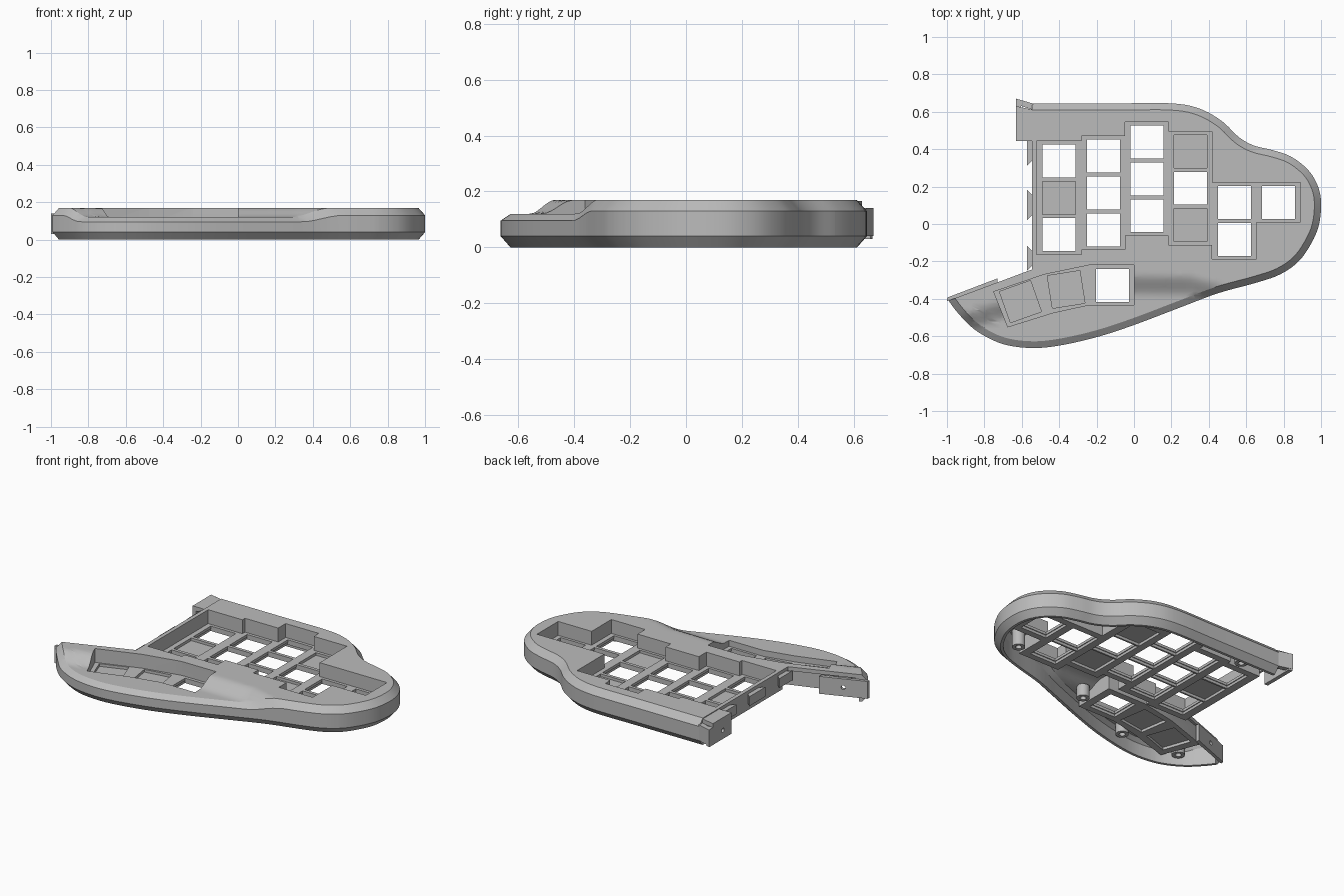
import bpy, bmesh, math
from mathutils import Vector

old = bpy.data.objects.get("Cube")
if old:
    bpy.data.objects.remove(old, do_unlink=True)

grey = bpy.data.materials.new("plain grey")
grey.use_nodes = True
grey.diffuse_color = (0.5, 0.5, 0.5, 1)
grey.node_tree.nodes["Principled BSDF"].inputs["Base Color"].default_value = (0.5, 0.5, 0.5, 1)


# ---------- helpers ----------
def finish(bm, name):
    bmesh.ops.recalc_face_normals(bm, faces=bm.faces[:])
    mesh = bpy.data.meshes.new(name)
    bm.to_mesh(mesh)
    bm.free()
    mesh.materials.append(grey)
    ob = bpy.data.objects.new(name, mesh)
    bpy.context.collection.objects.link(ob)
    return ob


def loft(bm, rings):
    """Skin closed rings of points and cap both ends."""
    loops = [[bm.verts.new(p) for p in ring] for ring in rings]
    n = len(loops[0])
    for a, b in zip(loops, loops[1:]):
        for i in range(n):
            j = (i + 1) % n
            bm.faces.new((a[i], a[j], b[j], b[i]))
    bm.faces.new(loops[0][::-1])
    bm.faces.new(loops[-1])


def prisms(name, polys, z0, z1):
    bm = bmesh.new()
    for poly in polys:
        loft(bm, [[(x, y, z) for x, y in poly] for z in (z0, z1)])
    return finish(bm, name)


def offset(pts, d):
    """Grow a counter-clockwise polygon by d with mitred corners."""
    out = []
    for i, p in enumerate(pts):
        p, a, b = Vector(p), Vector(pts[i - 1]), Vector(pts[(i + 1) % len(pts)])
        e, f = (p - a).normalized(), (b - p).normalized()
        n, m = Vector((e.y, -e.x)), Vector((f.y, -f.x))
        out.append(tuple(p + (n + m) * d / (1 + n.dot(m))))
    return out


def smooth_loop(pts, steps=5):
    out, n = [], len(pts)
    for i in range(n):
        a, b, c, d = (Vector(pts[(i + k) % n]) for k in (-1, 0, 1, 2))
        for s in range(steps):
            t = s / steps
            out.append(tuple(0.5 * (2 * b + (c - a) * t + (2 * a - 5 * b + 4 * c - d) * t * t
                                    + (3 * b - a - 3 * c + d) * t ** 3)))
    return out


def cut(target, cutter):
    mod = target.modifiers.new("cut", "BOOLEAN")
    mod.operation, mod.solver, mod.object = "DIFFERENCE", "EXACT", cutter
    bpy.context.view_layer.objects.active = target
    bpy.ops.object.modifier_apply(modifier=mod.name)
    bpy.data.objects.remove(cutter, do_unlink=True)


# ---------- outline and the dipped thumb area ----------
outline = smooth_loop([
    (-0.9, 0.645), (-0.6, 0.645), (-0.1, 0.645), (0.2, 0.645), (0.35, 0.617), (0.47, 0.55),
    (0.56, 0.465), (0.64, 0.42), (0.74, 0.395), (0.84, 0.36), (0.93, 0.29), (0.98, 0.21),
    (1.0, 0.12), (0.99, 0.0), (0.95, -0.1), (0.88, -0.2), (0.78, -0.27), (0.65, -0.315),
    (0.45, -0.37), (0.25, -0.445), (0.0, -0.54), (-0.2, -0.605), (-0.4, -0.65), (-0.55, -0.663),
    (-0.7, -0.642), (-0.83, -0.58), (-0.92, -0.5), (-1.0, -0.395), (-1.07, -0.25), (-1.1, 0.0),
    (-1.1, 0.3), (-1.04, 0.53)][::-1])
slope_line = [(-1.2, -0.65), (-0.9, -0.53), (-0.61, -0.42), (-0.37, -0.355), (-0.12, -0.325),
              (0.3, -0.33), (0.6, -0.41), (1.2, -0.6)]


def height(x, y, z):
    for (x0, y0), (x1, y1) in zip(slope_line, slope_line[1:]):
        if x <= x1:
            mid = y0 + (y1 - y0) * (x - x0) / (x1 - x0)
            break
    t = min(1, max(0, (mid - y + 0.065) / 0.13))
    dip = t * t * (3 - 2 * t)
    return z if z < 0.04 else 0.04 + (z - 0.04) * (1 - 0.385 * dip)


def body(name, levels):
    """Solid from (height, inset) levels, gridded at the front and dipped."""
    bm = bmesh.new()
    loft(bm, [[(x, y, z) for x, y in offset(outline, -inset)] for z, inset in levels])
    bmesh.ops.triangulate(bm, faces=bm.faces[:])
    planes = [((0, -0.2 - 0.02 * i, 0), (0, 1, 0)) for i in range(23)]
    planes += [((-0.95 + 0.08 * i, 0, 0), (1, 0, 0)) for i in range(22)]
    for co, no in planes:
        bmesh.ops.bisect_plane(bm, geom=bm.verts[:] + bm.edges[:] + bm.faces[:],
                               dist=1e-5, plane_co=co, plane_no=no)
    for v in bm.verts:
        v.co.z = height(*v.co)
    bmesh.ops.triangulate(bm, faces=bm.faces[:])
    return finish(bm, name)


# ---------- key layout ----------
edges = [-0.52, -0.28, -0.047, 0.185, 0.418, 0.655, 0.89]
columns = [(0.337, 3), (0.363, 3), (0.438, 3), (0.388, 3), (0.115, 2), (0.115, 1)]
PITCH = 0.197
keys = [(-0.115, -0.328, 0), (-0.363, -0.35, 9), (-0.607, -0.415, 19.5)]
upper, lower = [], []
for i, (y, count) in enumerate(columns):
    x0, x1 = edges[i], edges[i + 1]
    last = y - PITCH * (count - 1)
    keys += [((x0 + x1) / 2, y - PITCH * k, 0) for k in range(count)]
    top = y + 0.107
    if upper and abs(upper[-1][1] - top) < 1e-6:
        upper.pop()
        upper.append((x1, top))
    else:
        upper += [(x0, top), (x1, top)]
    lower += [(x0, last - 0.105), (x1, last - 0.105)]
finger_well = lower + upper[::-1]
thumb_well = [(0.0, -0.22), (-0.24, -0.22), (-0.48, -0.27), (-0.75, -0.362),
              (-0.675, -0.55), (-0.435, -0.475), (-0.24, -0.432), (0.0, -0.432)]


def key_squares(half):
    out = []
    for x, y, deg in keys:
        c, s = math.cos(math.radians(deg)) * half, math.sin(math.radians(deg)) * half
        out.append([(x - c + s, y - s - c), (x + c + s, y + s - c),
                    (x + c - s, y + s + c), (x - c - s, y - s + c)])
    return out


# ---------- case shell: hollow, with hanging wells and key openings ----------
shell = body("case_shell", [(0, 0.035), (0.04, 0), (0.13, 0), (0.17, 0.036)])
cavity = body("cavity_cutter", [(-0.05, 0.052), (0.11, 0.052), (0.145, 0.075)])
for well in (finger_well, thumb_well):
    cut(cavity, prisms("well_block", [offset(well, 0.028)], 0.048, 0.5))
cut(shell, cavity)
for well in (finger_well, thumb_well):
    cut(shell, prisms("well_pocket", [well], 0.082, 0.5))
cut(shell, prisms("key_openings", key_squares(0.088), -0.1, 0.3))
cut(shell, prisms("key_recesses", key_squares(0.093), -0.1, 0.065))
seam = [(-0.545, 1), (-1.4, 1), (-1.4, -0.562), (-0.73, -0.312), (-0.545, -0.243)]
cut(shell, prisms("seam_cutter", [seam], -0.5, 0.5))

# ---------- joining tabs and clips along the seam ----------
tab_side = prisms("back_tab_plate", [[(-0.63, 0.445), (-0.605, 0.445), (-0.605, 0.66), (-0.63, 0.667)]],
                  0.03, 0.14)
tab_roof = prisms("back_tab_roof", [[(-0.63, 0.445), (-0.54, 0.445), (-0.54, 0.61), (-0.63, 0.63)]],
                  0.138, 0.165)
tab_back = prisms("back_tab_wall", [[(-0.63, 0.64), (-0.54, 0.61), (-0.54, 0.644), (-0.63, 0.67)]],
                  0.04, 0.14)
thumb_tab = prisms("thumb_tab", [[(-1.0, -0.413), (-0.73, -0.315), (-0.73, -0.291), (-0.998, -0.393)]],
                   0.03, 0.14)
clips = prisms("seam_clips", [[(-0.573, y0), (-0.543, y0 + 0.03), (-0.543, y1 - 0.03), (-0.573, y1)]
                              for y0, y1 in ((0.31, 0.475), (0.02, 0.185), (-0.25, -0.115))], 0.09, 0.15)


def screw_hole(target, x, y, z, angle):
    bpy.ops.mesh.primitive_cylinder_add(vertices=16, radius=0.013, depth=0.12, location=(x, y, z),
                                        rotation=(math.pi / 2, 0, angle))
    cut(target, bpy.context.object)


screw_hole(tab_side, -0.62, 0.53, 0.085, math.pi / 2)
screw_hole(thumb_tab, -0.86, -0.352, 0.085, 0.355)

# ---------- screw posts inside ----------
posts = bmesh.new()
for x, y in ((0.74, -0.15), (0.08, -0.36), (-0.36, -0.535), (-0.76, -0.51), (-0.36, 0.53)):
    roof = height(x, y, 0.15)
    loft(posts, [[(x + r * math.cos(a), y + r * math.sin(a), z)
                  for a in (math.tau * k / 24 for k in range(24))]
                 for r, z in ((0.038, roof), (0.038, 0.04), (0.018, 0.04), (0.018, 0.09))])
screw_posts = finish(posts, "screw_posts")

# ---------- shading ----------
bpy.ops.object.select_all(action="DESELECT")
for ob in (shell, screw_posts):
    ob.select_set(True)
bpy.context.view_layer.objects.active = shell
bpy.ops.object.shade_smooth_by_angle(angle=math.radians(25))
